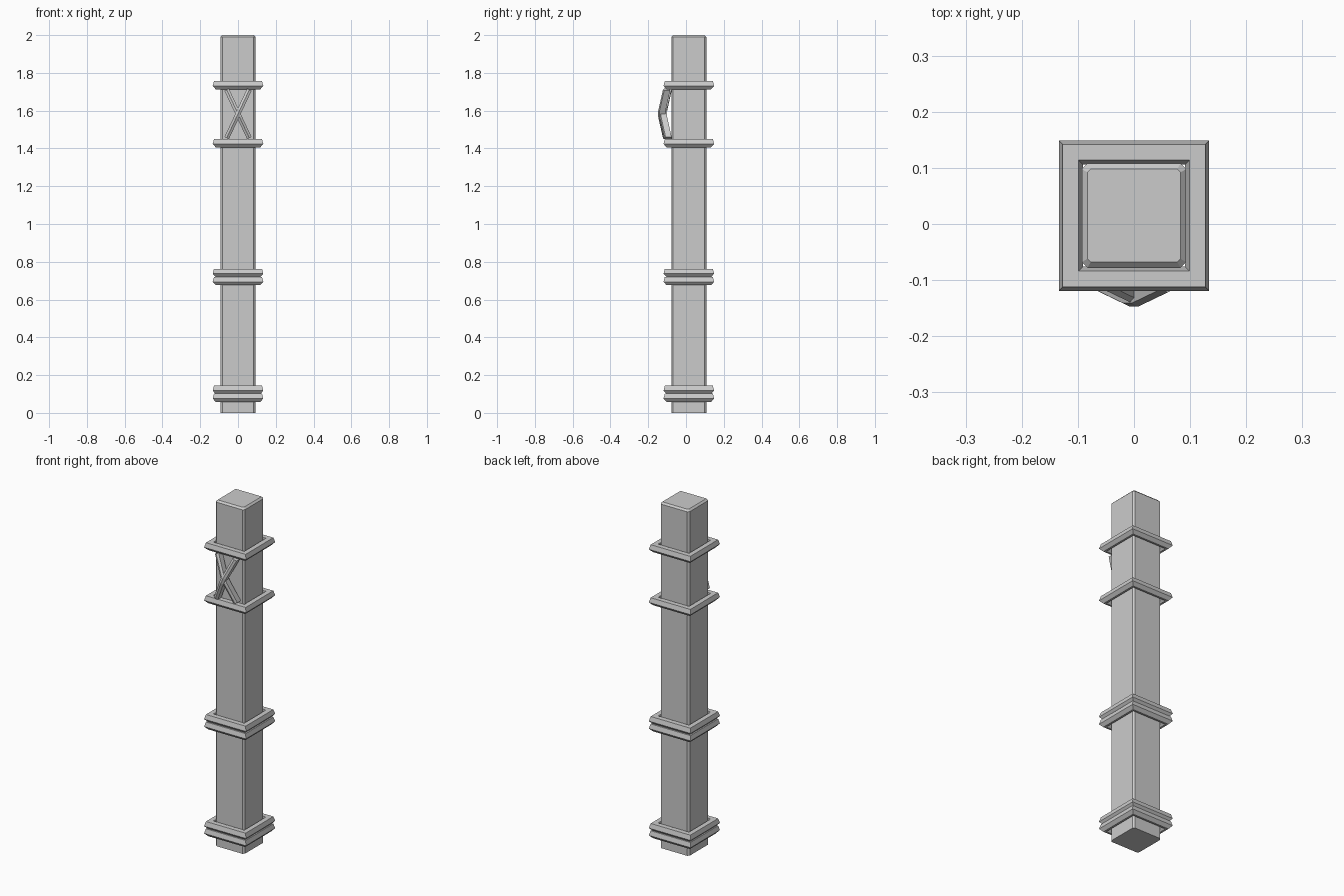
import bpy, bmesh
from mathutils import Vector

if "Cube" in bpy.data.objects:
    bpy.data.objects.remove(bpy.data.objects["Cube"])

CY = 0.015  # depth of the post axis

stone = bpy.data.materials.new("grey_stone")
stone.diffuse_color = (0.6, 0.6, 0.6, 1)
stone.use_nodes = True
stone.node_tree.nodes["Principled BSDF"].inputs["Base Color"].default_value = stone.diffuse_color


def make_object(name, bm):
    bmesh.ops.recalc_face_normals(bm, faces=bm.faces)
    mesh = bpy.data.meshes.new(name)
    bm.to_mesh(mesh)
    bm.free()
    mesh.materials.append(stone)
    obj = bpy.data.objects.new(name, mesh)
    bpy.context.collection.objects.link(obj)
    return obj


def loft(bm, loops, closed=False, caps=False):
    """Join equal-length loops of points with quads."""
    rows = [[bm.verts.new(p) for p in loop] for loop in loops]
    n = len(rows[0])
    for i in range(len(rows) if closed else len(rows) - 1):
        a, b = rows[i], rows[(i + 1) % len(rows)]
        for j in range(n):
            k = (j + 1) % n
            bm.faces.new((a[j], a[k], b[k], b[j]))
    if caps:
        bm.faces.new(rows[0])
        bm.faces.new(rows[-1])


def octagon(half, cut, z):
    """Square outline with clipped corners."""
    h, c = half, half - cut
    return [(x, y + CY, z) for x, y in
            ((h, -c), (h, c), (c, h), (-c, h), (-h, c), (-h, -c), (-c, -h), (c, -h))]


def square(half, z):
    return [(sx * half, sy * half + CY, z) for sx, sy in ((1, -1), (1, 1), (-1, 1), (-1, -1))]


# Post with chamfered corners and a chamfered top
bm = bmesh.new()
loft(bm, [octagon(0.093, 0.01, 0), octagon(0.093, 0.01, 1.99), octagon(0.083, 0.006, 2.0)], caps=True)
make_object("post", bm)

# Square bands with a bevelled hollow section: (half width, height)
section = ((0.127, 0.044), (0.134, 0.018), (0.118, 0), (0.107, 0), (0.091, 0.018), (0.099, 0.044))
for i, z in enumerate((0.058, 0.1, 0.676, 0.719, 1.406, 1.713)):
    bm = bmesh.new()
    loft(bm, [square(h, z + dz) for h, dz in section], closed=True)
    make_object(f"band_{i + 1}", bm)

# Crossed bars on the front, bowed outward at the middle
for name, side, lift in (("cross_bar_front", 1, 0), ("cross_bar_rear", -1, 0.008)):
    bm = bmesh.new()
    loops = []
    for t, y in ((-1, -0.122), (-0.13, -0.147), (0.13, -0.147), (1, -0.122)):
        c = Vector((side * 0.06 * t, y + lift, 1.583 + 0.128 * t))
        across = Vector((0.128, 0, -side * 0.06)).normalized() * 0.013
        back = Vector((0, 0.038, 0))
        ridge = Vector((0, 0.006, 0))
        loops.append([c - across + ridge, c, c + across + ridge,
                      c + across + back, c - across + back])
    loft(bm, loops, caps=True)
    make_object(name, bm)
